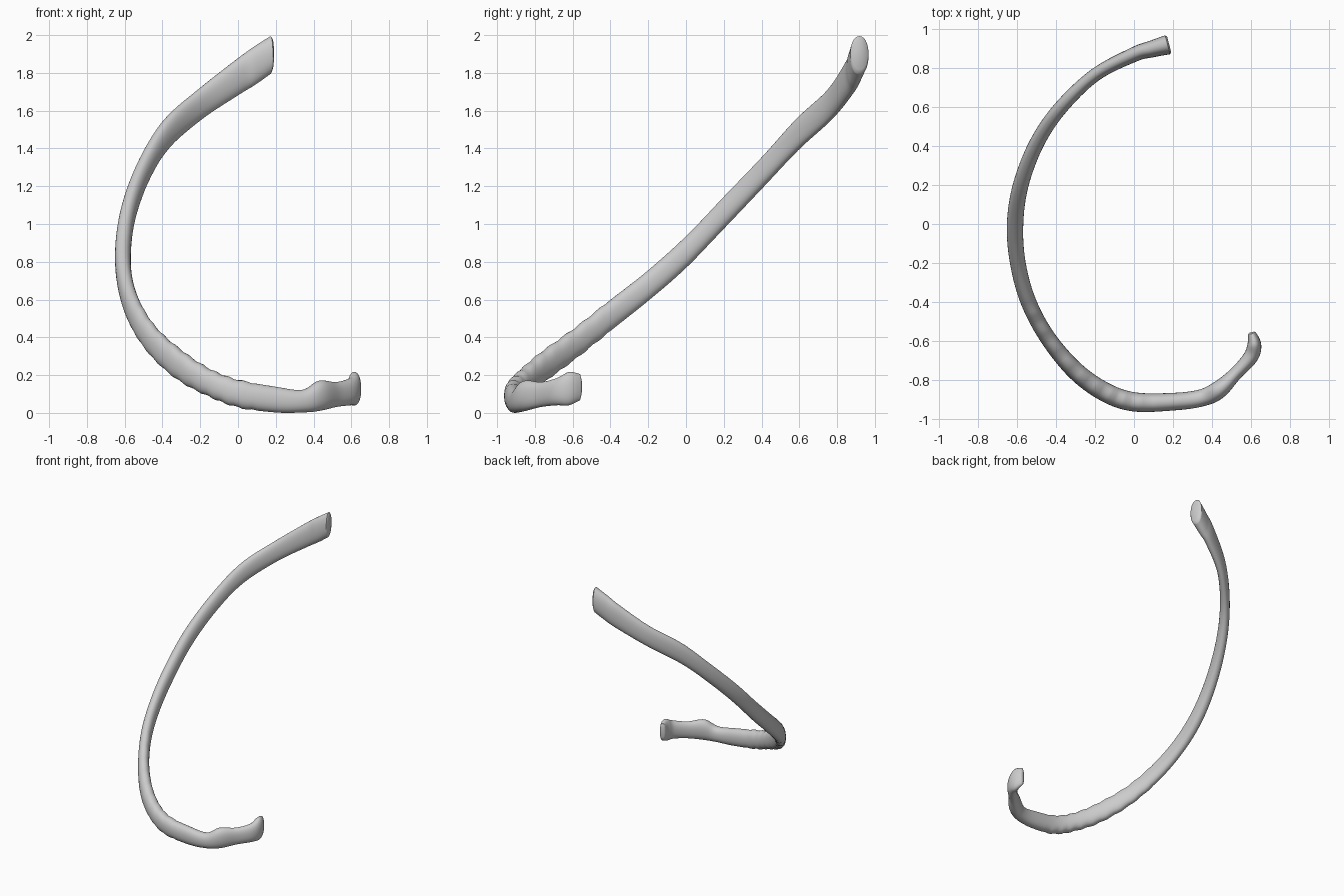
import bpy, bmesh, math
from mathutils import Vector

if "Cube" in bpy.data.objects:
    bpy.data.objects.remove(bpy.data.objects["Cube"])

# Stations along the rib: x, y, z, half thickness, half height (vertical)
STATIONS = [
    (0.172, 0.918, 1.90, 0.050, 0.100), (0.09, 0.896, 1.845, 0.043, 0.103),
    (0.00, 0.868, 1.785, 0.038, 0.098), (-0.20, 0.763, 1.64, 0.034, 0.085),
    (-0.38, 0.59, 1.48, 0.036, 0.084), (-0.50, 0.41, 1.285, 0.038, 0.081),
    (-0.58, 0.20, 1.065, 0.040, 0.084), (-0.609, 0.0, 0.857, 0.042, 0.084),
    (-0.595, -0.20, 0.68, 0.040, 0.081), (-0.54, -0.40, 0.522, 0.040, 0.081),
    (-0.44, -0.585, 0.375, 0.041, 0.081), (-0.30, -0.752, 0.253, 0.046, 0.081),
    (-0.15, -0.86, 0.165, 0.049, 0.073), (0.0, -0.911, 0.108, 0.049, 0.073),
    (0.20, -0.91, 0.076, 0.045, 0.068), (0.34, -0.892, 0.068, 0.044, 0.060),
    (0.43, -0.852, 0.096, 0.046, 0.080), (0.52, -0.767, 0.103, 0.034, 0.066),
    (0.596, -0.683, 0.118, 0.038, 0.072), (0.616, -0.62, 0.134, 0.036, 0.088),
    (0.604, -0.562, 0.142, 0.022, 0.070),
]
STEPS, SIDES = 8, 28


def spline(rows, i, t):
    """Catmull-Rom through the station rows."""
    a, b, c, d = (rows[max(0, min(len(rows) - 1, i + k))] for k in (-1, 0, 1, 2))
    return [0.5 * (2 * q + (r - p) * t + (2 * p - 5 * q + 4 * r - s) * t * t
                   + (3 * q - p - 3 * r + s) * t ** 3) for p, q, r, s in zip(a, b, c, d)]


samples = [spline(STATIONS, i, k / STEPS) for i in range(len(STATIONS) - 1) for k in range(STEPS)]
samples.append(list(STATIONS[-1]))

bm = bmesh.new()


def add_ring(row, side, scale=1.0, push=Vector()):
    x, y, z, thick, height = row
    ring = []
    for j in range(SIDES):
        a = 2 * math.pi * j / SIDES
        c, s = math.cos(a), math.sin(a)
        p = Vector((x, y, z)) + push
        p += side * thick * scale * math.copysign(abs(c) ** 0.9, c)
        p.z += height * scale * math.copysign(abs(s) ** 0.9, s)
        ring.append(bm.verts.new(p))
    return ring


# Sweep the upright oval, with gentle ripples on the front lower part
rings = []
for n, row in enumerate(samples):
    ahead = Vector(samples[min(n + 1, len(samples) - 1)][:3])
    behind = Vector(samples[max(n - 1, 0)][:3])
    tangent = (ahead - behind).normalized()
    side = Vector((tangent.y, -tangent.x, 0)).normalized()
    u = n / STEPS
    if 9 < u < 13.5:
        row[4] += 0.004 * math.sin(u * 13)
    if n == 0:
        rings.append(add_ring(row, side, 0.82, -tangent * 0.010))
    rings.append(add_ring(row, side))
    if n == len(samples) - 1:
        rings.append(add_ring(row, side, 0.6, tangent * 0.008))

for r0, r1 in zip(rings, rings[1:]):
    for j in range(SIDES):
        k = (j + 1) % SIDES
        bm.faces.new((r0[j], r0[k], r1[k], r1[j]))
bm.faces.new(rings[0])
bm.faces.new(rings[-1])
bmesh.ops.recalc_face_normals(bm, faces=bm.faces)

# Stand the rib on the ground
low = min(v.co.z for v in bm.verts)
bmesh.ops.translate(bm, verts=bm.verts, vec=(0, 0, -low))

mesh = bpy.data.meshes.new("rib_bone")
bm.to_mesh(mesh)
bm.free()
rib = bpy.data.objects.new("rib_bone", mesh)
bpy.context.collection.objects.link(rib)
bpy.context.view_layer.objects.active = rib
rib.select_set(True)
bpy.ops.object.shade_smooth_by_angle(angle=math.radians(50))
